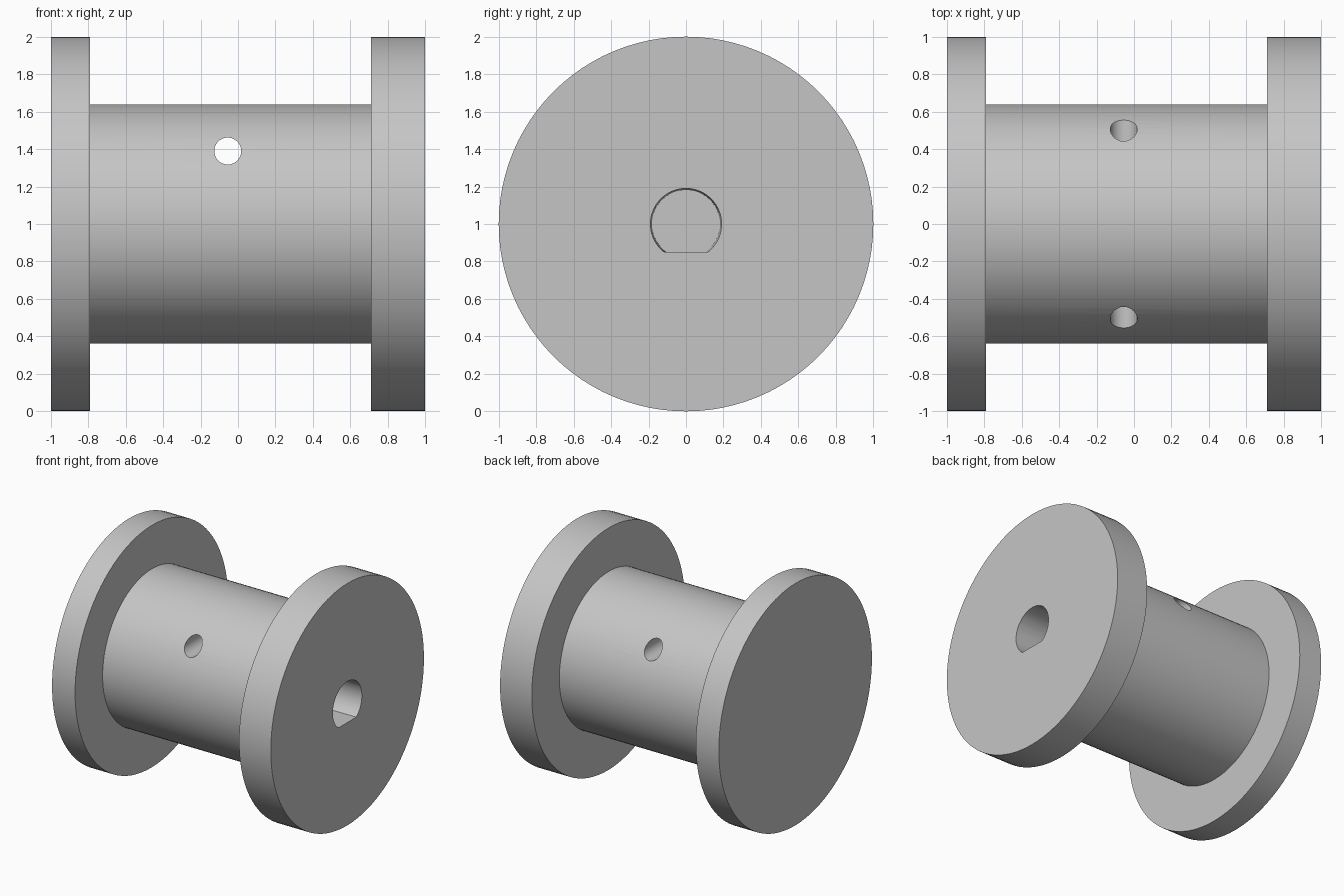
import bpy, bmesh
from math import sin, cos, asin, pi, radians
from mathutils import Matrix

if "Cube" in bpy.data.objects:
    bpy.data.objects.remove(bpy.data.objects["Cube"], do_unlink=True)

SEGMENTS = 96
CENTRE_Z = 1.0

grey = bpy.data.materials.new("plain grey")
grey.use_nodes = True
colour = (0.56, 0.56, 0.56, 1)
grey.diffuse_color = colour
grey.node_tree.nodes["Principled BSDF"].inputs["Base Color"].default_value = colour


def make_object(name, bm):
    bmesh.ops.recalc_face_normals(bm, faces=bm.faces)
    mesh = bpy.data.meshes.new(name)
    bm.to_mesh(mesh)
    bm.free()
    mesh.materials.append(grey)
    obj = bpy.data.objects.new(name, mesh)
    bpy.context.collection.objects.link(obj)
    return obj


def loft(name, rings):
    """Skin matching point rings and cap both ends."""
    bm = bmesh.new()
    loops = [[bm.verts.new(p) for p in ring] for ring in rings]
    for a, b in zip(loops, loops[1:]):
        for i in range(len(a)):
            j = (i + 1) % len(a)
            bm.faces.new((a[i], a[j], b[j], b[i]))
    bm.faces.new(loops[0])
    bm.faces.new(loops[-1])
    return make_object(name, bm)


def circle(x, radius):
    angles = [2 * pi * i / SEGMENTS for i in range(SEGMENTS)]
    return [(x, radius * cos(a), CENTRE_Z + radius * sin(a)) for a in angles]


def d_shape(x, radius, flat=0.15, steps=40):
    # Arc that starts and ends on the flat under the shaft
    start = -asin(flat / radius)
    sweep = pi - 2 * start
    angles = [start + sweep * i / steps for i in range(steps + 1)]
    return [(x, radius * cos(a), CENTRE_Z + radius * sin(a)) for a in angles]


# Spool body: two flanges of different thickness on one core
profile = [(-1, 1), (-0.79, 1), (-0.79, 0.64), (0.71, 0.64), (0.71, 1), (1, 1)]
spool = loft("spool", [circle(x, r) for x, r in profile])

# Blind D-shaped shaft socket, drafted slightly, open on the thick flange
socket = loft("socket_cutter", [d_shape(-0.2, 0.182), d_shape(1.02, 0.19)])

# Cord hole straight through the core from front to back
bm = bmesh.new()
bmesh.ops.create_cone(bm, cap_ends=True, segments=48, radius1=0.072,
                      radius2=0.072, depth=2,
                      matrix=Matrix.Translation((-0.055, 0, 1.39))
                      @ Matrix.Rotation(pi / 2, 4, 'X'))
cord_hole = make_object("cord_hole_cutter", bm)

bpy.ops.object.select_all(action='DESELECT')
spool.select_set(True)
bpy.context.view_layer.objects.active = spool
for cutter in (socket, cord_hole):
    cutter.hide_render = True
    cut = spool.modifiers.new(cutter.name, 'BOOLEAN')
    cut.operation = 'DIFFERENCE'
    cut.solver = 'EXACT'
    cut.object = cutter
    bpy.ops.object.modifier_apply(modifier=cut.name)
    bpy.data.objects.remove(cutter, do_unlink=True)

bpy.ops.object.shade_smooth_by_angle(angle=radians(30))
